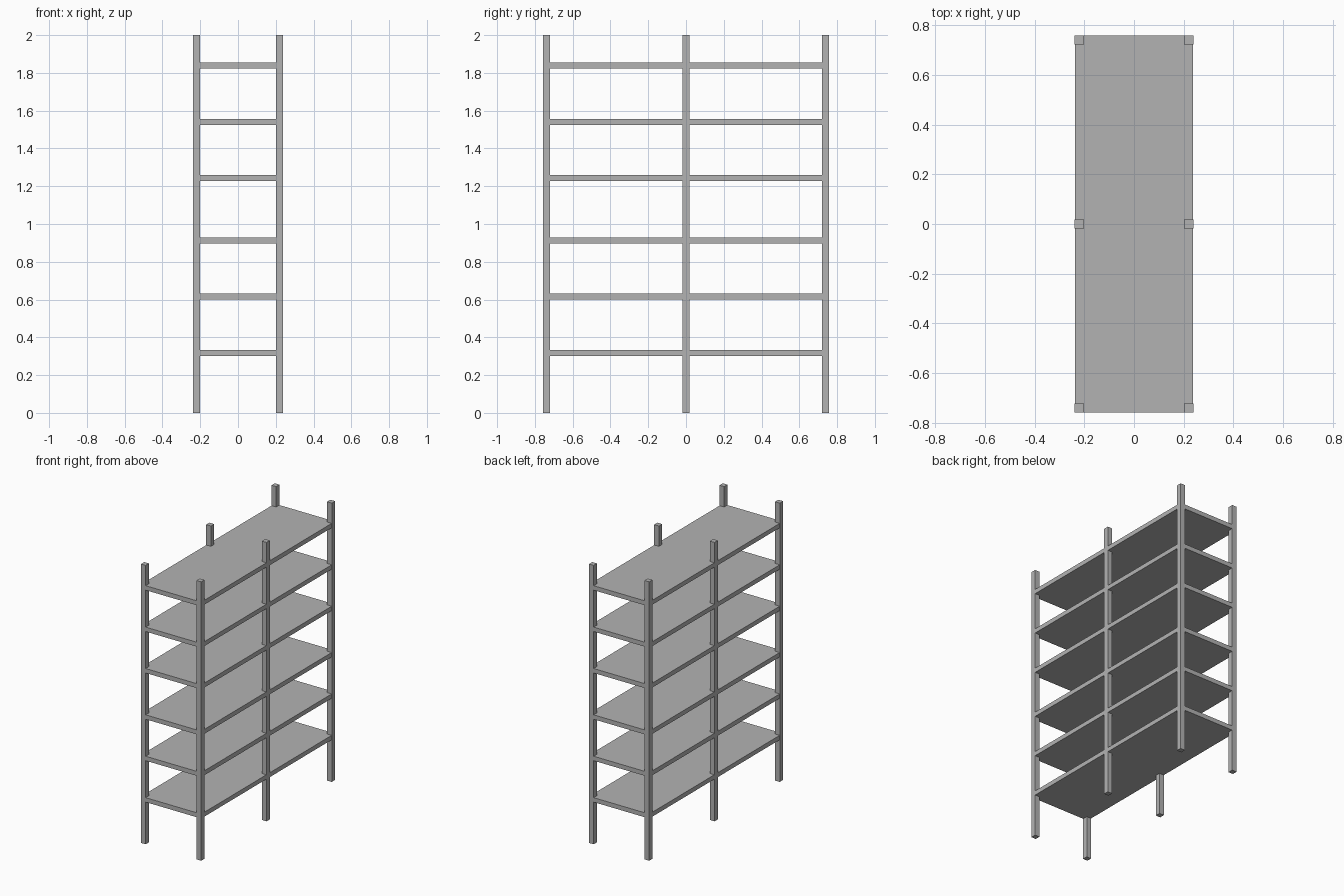
import bpy

if "Cube" in bpy.data.objects:
    bpy.data.objects.remove(bpy.data.objects["Cube"], do_unlink=True)

HALF_X, HALF_Y, HEIGHT = 0.239, 0.758, 2.0
POST = 0.037
SHELF = 0.032
SHELF_TOPS = (0.334, 0.631, 0.928, 1.26, 1.557, 1.854)
RECESS = 0.0008  # keeps shelf edges from overlapping the post faces

grey = bpy.data.materials.new("plain grey")
grey.use_nodes = True
colour = (0.45, 0.45, 0.45, 1)
grey.diffuse_color = colour
grey.node_tree.nodes["Principled BSDF"].inputs["Base Color"].default_value = colour


def box(name, centre, size):
    bpy.ops.mesh.primitive_cube_add(size=1, location=centre)
    obj = bpy.context.object
    obj.name = name
    obj.scale = size
    bpy.ops.object.transform_apply(location=False, rotation=False, scale=True)
    obj.data.materials.append(grey)
    return obj


# Six square posts: a front, middle and back pair
for row, step in (("front", -1), ("middle", 0), ("back", 1)):
    for side, sign in (("right", -1), ("left", 1)):
        x = sign * (HALF_X - POST / 2)
        y = step * (HALF_Y - POST / 2)
        box(f"{row}_{side}_post", (x, y, HEIGHT / 2), (POST, POST, HEIGHT))

# Full-size shelves running between the posts
for i, top in enumerate(SHELF_TOPS, 1):
    box(f"shelf_{i}", (0, 0, top - SHELF / 2),
        (2 * (HALF_X - RECESS), 2 * (HALF_Y - RECESS), SHELF))
